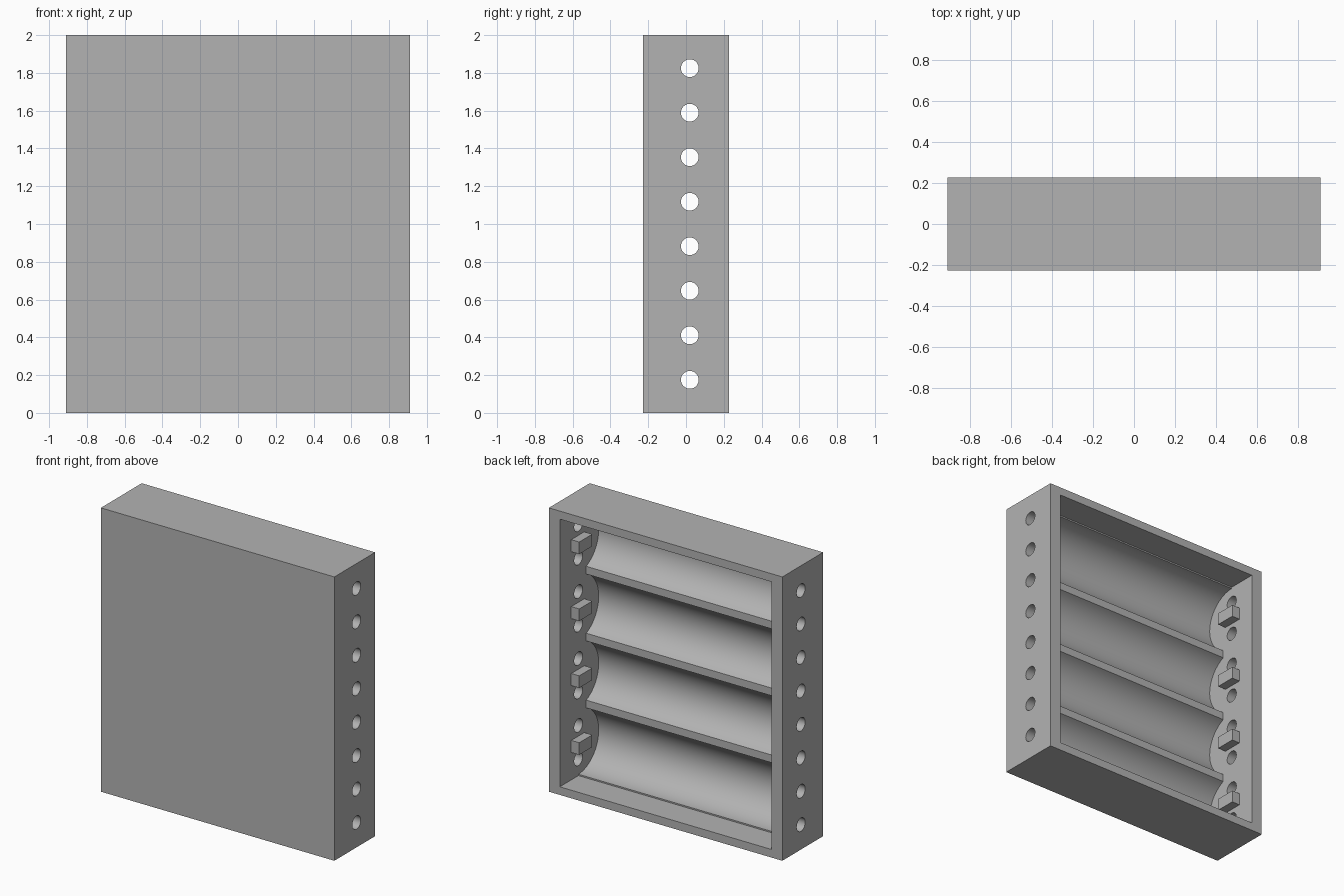
import bpy, bmesh, math
from mathutils import Matrix

cube = bpy.data.objects.get("Cube")
if cube:
    bpy.data.objects.remove(cube, do_unlink=True)

W, D, H = 1.82, 0.454, 2.0          # outer size
INNER_X = 0.825                     # inside face of the end walls
FLOOR = 0.057                       # top and bottom wall thickness
AXIS_Y, RADIUS, RIDGE_Y = 0.02, 0.226, -0.067
PITCH = 0.4715
CELLS = [1 + PITCH * (i - 1.5) for i in range(4)]

grey = bpy.data.materials.new("mid grey plastic")
grey.use_nodes = True
colour = (0.45, 0.45, 0.45, 1)
grey.diffuse_color = colour
grey.node_tree.nodes["Principled BSDF"].inputs["Base Color"].default_value = colour


def finish(name, bm):
    bmesh.ops.recalc_face_normals(bm, faces=bm.faces)
    mesh = bpy.data.meshes.new(name)
    bm.to_mesh(mesh)
    bm.free()
    mesh.materials.append(grey)
    ob = bpy.data.objects.new(name, mesh)
    bpy.context.collection.objects.link(ob)
    return ob


def add_box(bm, centre, size):
    m = Matrix.Translation(centre) @ Matrix.Diagonal((*size, 1))
    return bmesh.ops.create_cube(bm, size=1, matrix=m)["verts"]


def select_only(ob):
    bpy.ops.object.select_all(action="DESELECT")
    ob.select_set(True)
    bpy.context.view_layer.objects.active = ob


# Solid block for the tray
bm = bmesh.new()
add_box(bm, (0, 0, H / 2), (W, D, H))
tray = finish("tray", bm)

# Cavity: scalloped profile swept along x
edge = math.acos((AXIS_Y - RIDGE_Y) / RADIUS)
profile = [(0.4, FLOOR), (AXIS_Y, FLOOR)]
for i, z in enumerate(CELLS):
    start = -math.pi / 2 if i == 0 else -edge
    end = math.pi / 2 if i == 3 else edge
    for k in range(33):
        a = start + (end - start) * k / 32
        profile.append((AXIS_Y - RADIUS * math.cos(a), z + RADIUS * math.sin(a)))
profile += [(AXIS_Y, H - FLOOR), (0.4, H - FLOOR)]
bm = bmesh.new()
face = bm.faces.new([bm.verts.new((-INNER_X, y, z)) for y, z in profile])
swept = bmesh.ops.extrude_face_region(bm, geom=[face])["geom"]
bmesh.ops.translate(bm, vec=(2 * INNER_X, 0, 0),
                    verts=[v for v in swept if isinstance(v, bmesh.types.BMVert)])
cavity = finish("cavity_cutter", bm)

# Two wire holes per cell through both end walls
bm = bmesh.new()
for z in CELLS:
    for side in (-1, 1):
        m = Matrix.Translation((0, AXIS_Y, z + side * PITCH / 4)) @ Matrix.Rotation(math.pi / 2, 4, "Y")
        bmesh.ops.create_cone(bm, cap_ends=True, segments=32, radius1=0.047,
                              radius2=0.047, depth=2.4, matrix=m)
holes = finish("hole_cutter", bm)

select_only(tray)
for cutter in (cavity, holes):
    cutter.hide_render = True
    mod = tray.modifiers.new("cut", "BOOLEAN")
    mod.operation, mod.solver, mod.object = "DIFFERENCE", "EXACT", cutter
    bpy.ops.object.modifier_apply(modifier=mod.name)
for cutter in (cavity, holes):
    bpy.data.objects.remove(cutter, do_unlink=True)
bpy.ops.object.shade_smooth_by_angle(angle=math.radians(30))

# Contact tabs between each pair of holes
for side, label in ((1, "left"), (-1, "right")):
    bm = bmesh.new()
    for z in CELLS:
        add_box(bm, (side * (INNER_X - 0.027), 0.027, z), (0.07, 0.145, 0.085))
    finish(label + "_contact_tabs", bm)
